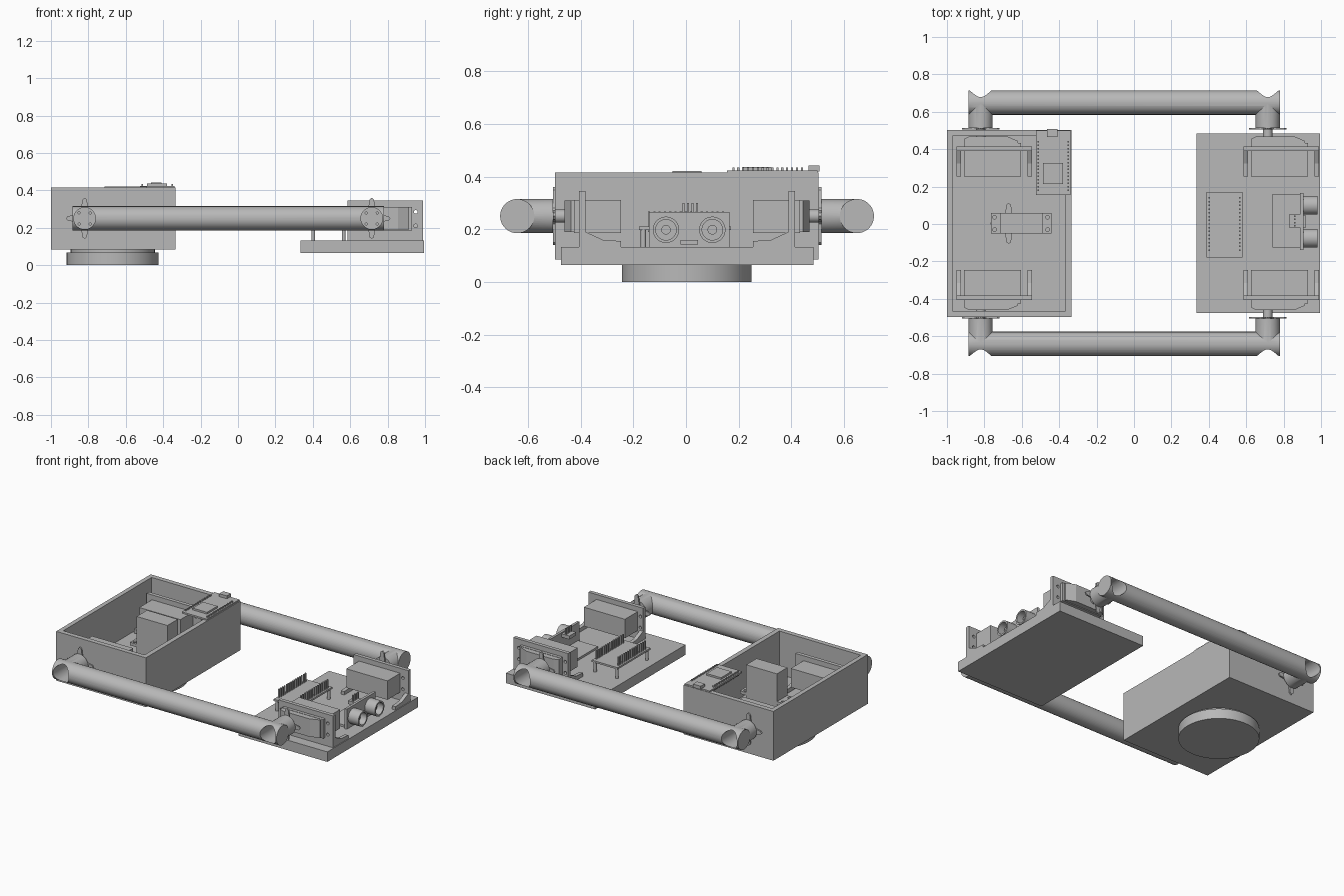
import bpy, bmesh, math
from mathutils import Matrix, Vector

cube = bpy.data.objects.get("Cube")
if cube:
    bpy.data.objects.remove(cube, do_unlink=True)

grey = bpy.data.materials.new("light grey plastic")
grey.use_nodes = True
colour = (0.48, 0.48, 0.48, 1)
grey.diffuse_color = colour
grey.node_tree.nodes["Principled BSDF"].inputs["Base Color"].default_value = colour


def finish(name, bm, smooth=False):
    bmesh.ops.recalc_face_normals(bm, faces=bm.faces)
    mesh = bpy.data.meshes.new(name)
    bm.to_mesh(mesh)
    bm.free()
    mesh.materials.append(grey)
    ob = bpy.data.objects.new(name, mesh)
    bpy.context.collection.objects.link(ob)
    if smooth:
        shade(ob)
    return ob


def activate(ob):
    bpy.ops.object.select_all(action='DESELECT')
    ob.select_set(True)
    bpy.context.view_layer.objects.active = ob


def shade(ob):
    activate(ob)
    bpy.ops.object.shade_smooth_by_angle(angle=math.radians(30))


def block(name, xs, ys, zs):
    bm = bmesh.new()
    bmesh.ops.create_cube(bm, size=1)
    for v in bm.verts:
        v.co = Vector([sum(r) / 2 + c * (r[1] - r[0]) for r, c in zip((xs, ys, zs), v.co)])
    return finish(name, bm)


def rod(name, start, end, radius, sides=40):
    a, b = Vector(start), Vector(end)
    turn = (b - a).to_track_quat('Z', 'Y').to_matrix().to_4x4()
    bm = bmesh.new()
    bmesh.ops.create_cone(bm, cap_ends=True, segments=sides, radius1=radius, radius2=radius,
                          depth=(b - a).length, matrix=Matrix.Translation((a + b) / 2) @ turn)
    return finish(name, bm, True)


def prism(name, points, depth):
    bm = bmesh.new()
    face = bm.faces.new([bm.verts.new(p) for p in points])
    new = bmesh.ops.extrude_face_region(bm, geom=[face])["geom"]
    bmesh.ops.translate(bm, vec=depth, verts=[g for g in new if isinstance(g, bmesh.types.BMVert)])
    return finish(name, bm)


def combine(ob, other, operation='DIFFERENCE'):
    mod = ob.modifiers.new("shape", 'BOOLEAN')
    mod.operation, mod.object, mod.solver = operation, other, 'EXACT'
    activate(ob)
    bpy.ops.object.modifier_apply(modifier=mod.name)
    bpy.data.objects.remove(other, do_unlink=True)


def horn(name, centre, u, v, depth):
    # four tapered arms with pointed tips
    outline = []
    for k, reach in enumerate((0.1, 0.11, 0.1, 0.11)):
        for along, across in ((0.03, -0.022), (reach - 0.01, -0.012), (reach, 0),
                              (reach - 0.01, 0.012), (0.03, 0.022)):
            c, s = round(math.cos(k * math.pi / 2)), round(math.sin(k * math.pi / 2))
            outline.append(centre + u * (c * along - s * across) + v * (s * along + c * across))
    prism(name, outline, depth)


Y0, AXIS = 0.004, 0.25
X, Y, Z = Vector((1, 0, 0)), Vector((0, 1, 0)), Vector((0, 0, 1))


def side_servo(label, x, s):
    # servo held in a footed bracket, its shaft pointing out to the arm
    def ys(a, b):
        return sorted((Y0 + s * a, Y0 + s * b))
    plate = block(label + "_bracket", (x - 0.13, x + 0.275), ys(0.385, 0.41), (0.13, 0.345))
    for dx in (-0.11, 0.235):
        for z in (0.21, 0.285):
            combine(plate, rod("cutter", (x + dx, Y0 + s * 0.36, z), (x + dx, Y0 + s * 0.43, z), 0.01, 16))
    for dx in (-0.13, 0.25):
        pts = [(x + dx, Y0 + s * y, z) for y, z in
               ((0.25, 0.13), (0.25, 0.155), (0.32, 0.16), (0.385, 0.19), (0.385, 0.13))]
        prism(label + "_bracket_foot", pts, X * 0.025)
    block(label + "_servo_body", (x - 0.09, x + 0.215), ys(0.25, 0.43), (0.185, 0.312))
    pts = [(x + dx, Y0 + s * y, 0.19) for dx, y in
           ((-0.09, 0.41), (0.2, 0.41), (0.2, 0.44), (0.14, 0.465), (-0.06, 0.465), (-0.09, 0.45))]
    prism(label + "_gear_case", pts, Z * 0.12)
    rod(label + "_shaft", (x, Y0 + s * 0.46, AXIS), (x, Y0 + s * 0.52, AXIS), 0.025)
    horn(label + "_horn", Vector((x, Y0 + s * 0.5, AXIS)), X, Z, Y * s * 0.01)


ENDS = {"rear": -0.82, "front": 0.715}
for side, s in (("left", 1), ("right", -1)):
    # tubular arm with a stub and an access bore at each end
    yc = Y0 + s * 0.645
    arm = rod(side + "_arm", (-0.885, yc, AXIS), (0.78, yc, AXIS), 0.065, 48)
    for x in ENDS.values():
        combine(arm, rod("stub", (x, Y0 + s * 0.51, AXIS), (x, yc, AXIS), 0.0645, 48), 'UNION')
    for x in ENDS.values():
        combine(arm, rod("cutter", (x, Y0 + s * 0.545, AXIS), (x, Y0 + s * 0.8, AXIS), 0.058, 48))
        for k in range(4):
            a = math.pi / 4 + k * math.pi / 2
            px, pz = x + 0.042 * math.cos(a), AXIS + 0.042 * math.sin(a)
            combine(arm, rod("cutter", (px, Y0 + s * 0.525, pz), (px, Y0 + s * 0.56, pz), 0.006, 10))
    shade(arm)
    for end, x in ENDS.items():
        side_servo(end + "_" + side, x, s)

# open box and its round foot
tray = block("box_shell", (-1, -0.335), (-0.497, 0.503), (0.085, 0.415))
combine(tray, block("cutter", (-0.97, -0.367), (-0.465, 0.47), (0.125, 0.5)))
rod("foot_disc", (-0.67, 0.003, 0), (-0.67, 0.003, 0.068), 0.246, 72)
rod("foot_disc_step", (-0.67, 0.003, 0.066), (-0.67, 0.003, 0.088), 0.225, 72)

# upright servo in the middle of the box
block("turn_servo_body", (-0.715, -0.487), (-0.052, 0.058), (0.16, 0.421))
tab = block("turn_servo_tabs", (-0.765, -0.44), (-0.052, 0.058), (0.215, 0.235))
for x in (-0.745, -0.462):
    for y in (-0.03, 0.036):
        combine(tab, rod("cutter", (x, y, 0.2), (x, y, 0.25), 0.01, 16))
rod("turn_servo_gear_case", (-0.665, 0.003, 0.13), (-0.665, 0.003, 0.17), 0.052)
horn("turn_servo_horn", Vector((-0.67, 0.003, 0.122)), X, Y, Z * 0.012)

# front platform
block("platform", (0.335, 0.995), (-0.475, 0.485), (0.065, 0.132))


def header(label, x, y0, y1, z0, z1, count=15):
    for k in range(count):
        y = y0 + (y1 - y0) * k / (count - 1)
        block(label + "_pin", (x - 0.004, x + 0.004), (y - 0.004, y + 0.004), (z0, z1))


# controller board on the box rim
block("rim_board", (-0.525, -0.34), (0.155, 0.5), (0.413, 0.424))
block("rim_board_chip", (-0.487, -0.38), (0.215, 0.325), (0.424, 0.436))
block("rim_board_socket", (-0.465, -0.408), (0.465, 0.508), (0.42, 0.443))
for x in (-0.513, -0.352):
    header("rim_board", x, 0.18, 0.44, 0.4, 0.434)

# sensor board with upright pins on the platform
block("platform_board", (0.388, 0.58), (-0.178, 0.17), (0.198, 0.21))
for x in (0.403, 0.565):
    header("platform_board", x, -0.14, 0.14, 0.19, 0.268)
    for y in (-0.162, 0.155):
        rod("platform_board_standoff", (x, y, 0.13), (x, y, 0.2), 0.01, 16)

# distance sensor with two tubular eyes
block("distance_sensor_board", (0.888, 0.905), (-0.14, 0.165), (0.132, 0.266))
block("distance_sensor_holder", (0.74, 0.89), (-0.125, 0.16), (0.13, 0.146))
block("distance_sensor_plug", (0.83, 0.89), (-0.02, 0.05), (0.235, 0.258))
header("distance_sensor", 0.86, -0.01, 0.042, 0.25, 0.3, 4)
block("distance_sensor_crystal", (0.904, 0.92), (-0.02, 0.045), (0.142, 0.16))
for y in (-0.076, 0.1):
    eye = rod("distance_sensor_eye", (0.9, y, 0.198), (0.98, y, 0.198), 0.05)
    combine(eye, rod("cutter", (0.93, y, 0.198), (1.1, y, 0.198), 0.039))
    shade(eye)
    rod("distance_sensor_core", (0.92, y, 0.198), (0.95, y, 0.198), 0.018, 24)
